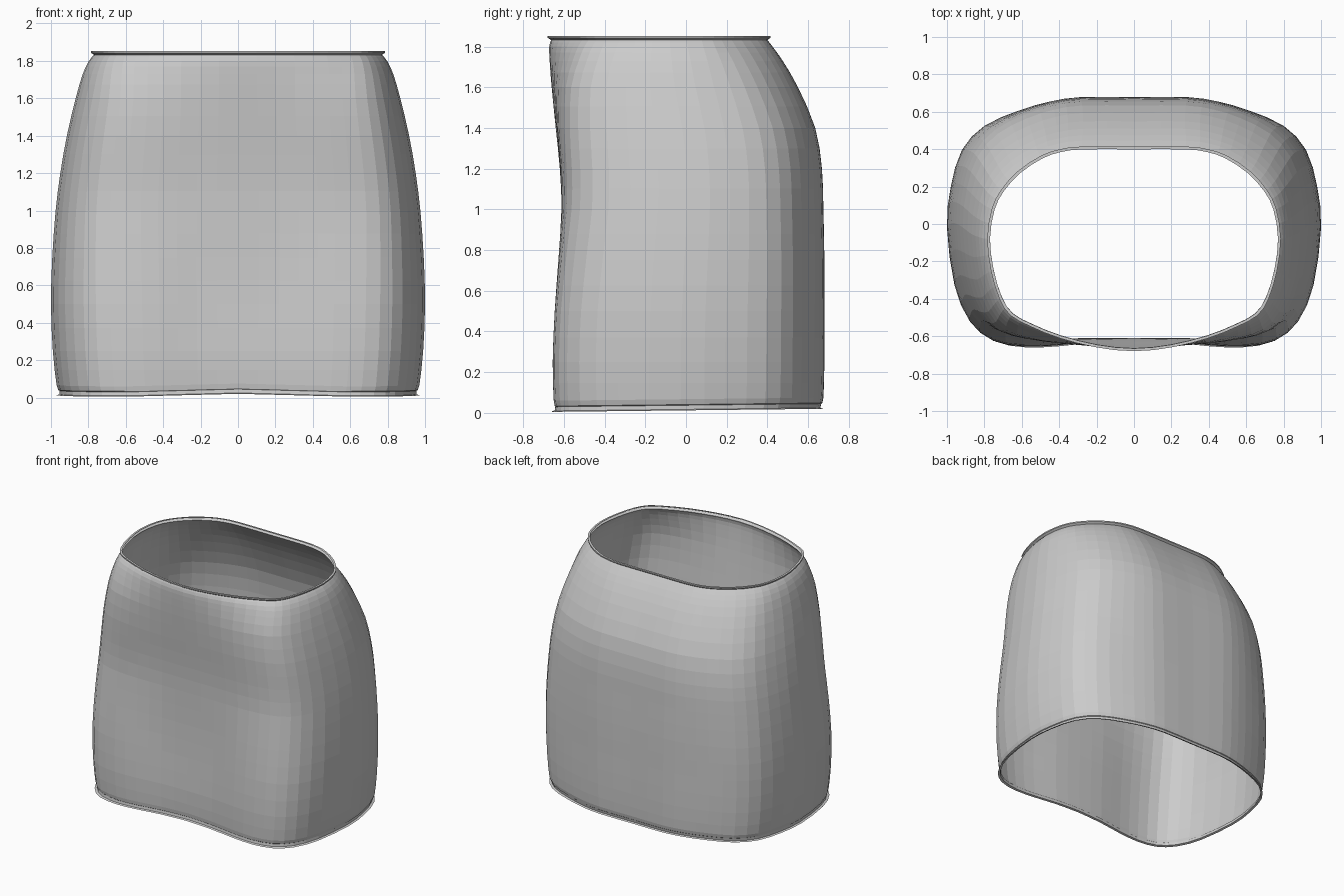
import bpy
import bmesh

default_cube = bpy.data.objects.get("Cube")
if default_cube:
    bpy.data.objects.remove(default_cube, do_unlink=True)


def make_material(name, rgb):
    material = bpy.data.materials.new(name)
    material.use_nodes = True
    color = (*rgb, 1)
    material.diffuse_color = color
    shader = material.node_tree.nodes["Principled BSDF"]
    shader.inputs["Base Color"].default_value = color
    return material


def catmull(a, b, c, d, t):
    """Smooth interpolation between tuples b and c."""
    return tuple(
        q + t / 2 * (r - p + t * (2 * p - 5 * q + 4 * r - s + t * (3 * (q - r) + s - p)))
        for p, q, r, s in zip(a, b, c, d))


def refine(points, closed):
    """Insert one smooth point between each pair of neighbours."""
    count = len(points)

    def pick(index):
        return points[index % count if closed else min(max(index, 0), count - 1)]

    result = []
    for i in range(count if closed else count - 1):
        result.append(pick(i))
        result.append(catmull(pick(i - 1), pick(i), pick(i + 1), pick(i + 2), 0.5))
    return result if closed else result + [points[-1]]


def mirrored(half):
    """Complete a half outline that runs from front centre to back centre."""
    return half + [(-x, y) for x, y in reversed(half[1:-1])]


# Outlines of the narrow opening and of the wide body
opening = mirrored([
    (0, -.68), (.2, -.66), (.4, -.61), (.55, -.55), (.66, -.49),
    (.72, -.4), (.765, -.25), (.785, -.08), (.76, .08), (.71, .18),
    (.62, .28), (.5, .36), (.4, .395), (.28, .41), (0, .41)])
body = mirrored([
    (0, -.62), (.22, -.625), (.42, -.645), (.6, -.65), (.76, -.62),
    (.88, -.52), (.96, -.33), (1, -.02), (.98, .2), (.92, .4),
    (.8, .53), (.62, .61), (.45, .66), (.28, .685), (0, .685)])

# Height, share of body outline, half width, front and back
profile = refine([
    (.04, 1, .955, -.642, .665),
    (.07, 1, .97, -.65, .675),
    (.25, 1, .99, -.655, .68),
    (.5, 1, 1, -.645, .68),
    (.75, .9, .993, -.627, .68),
    (1, .75, .975, -.612, .675),
    (1.2, .7, .95, -.62, .668),
    (1.4, .65, .915, -.64, .635),
    (1.6, .5, .868, -.66, .55),
    (1.73, .25, .83, -.67, .475),
    (1.8, .08, .797, -.672, .425),
    (1.832, 0, .77, -.663, .4)], closed=False)

# Flared lips: outer edge, then a fold towards the inside
bottom_lip = [(.02, 1, .955, -.645, .66), (.015, 1, .97, -.66, .675)]
top_lip = [(1.843, 0, .785, -.68, .415), (1.852, 0, .785, -.68, .415),
           (1.852, 0, .77, -.665, .4)]
rows = list(reversed(bottom_lip)) + profile + top_lip


def cross_section(row):
    z, share, half_width, front, back = row
    points = refine([
        (p[0] + (q[0] - p[0]) * share, p[1] + (q[1] - p[1]) * share)
        for p, q in zip(opening, body)], closed=True)
    widest = max(x for x, y in points)
    low = min(y for x, y in points)
    high = max(y for x, y in points)
    for x, y in points:
        depth = (y - low) / (high - low)
        # The hem dips slightly at the front corners
        dip = 0
        if z < .1:
            dip = -.015 * (1 - depth) * min(1, abs(x) / .6) + .005
        yield (x / widest * half_width, front + depth * (back - front), z + dip)


# Open tubular skirt
bm = bmesh.new()
rings = [[bm.verts.new(co) for co in cross_section(row)] for row in rows]
for lower, upper in zip(rings, rings[1:]):
    for i in range(len(lower)):
        j = (i + 1) % len(lower)
        bm.faces.new((lower[i], lower[j], upper[j], upper[i]))
mesh = bpy.data.meshes.new("skirt")
bm.to_mesh(mesh)
bm.free()
mesh.materials.append(make_material("light gray cloth", (.6, .6, .6)))
skirt = bpy.data.objects.new("skirt", mesh)
bpy.context.collection.objects.link(skirt)
